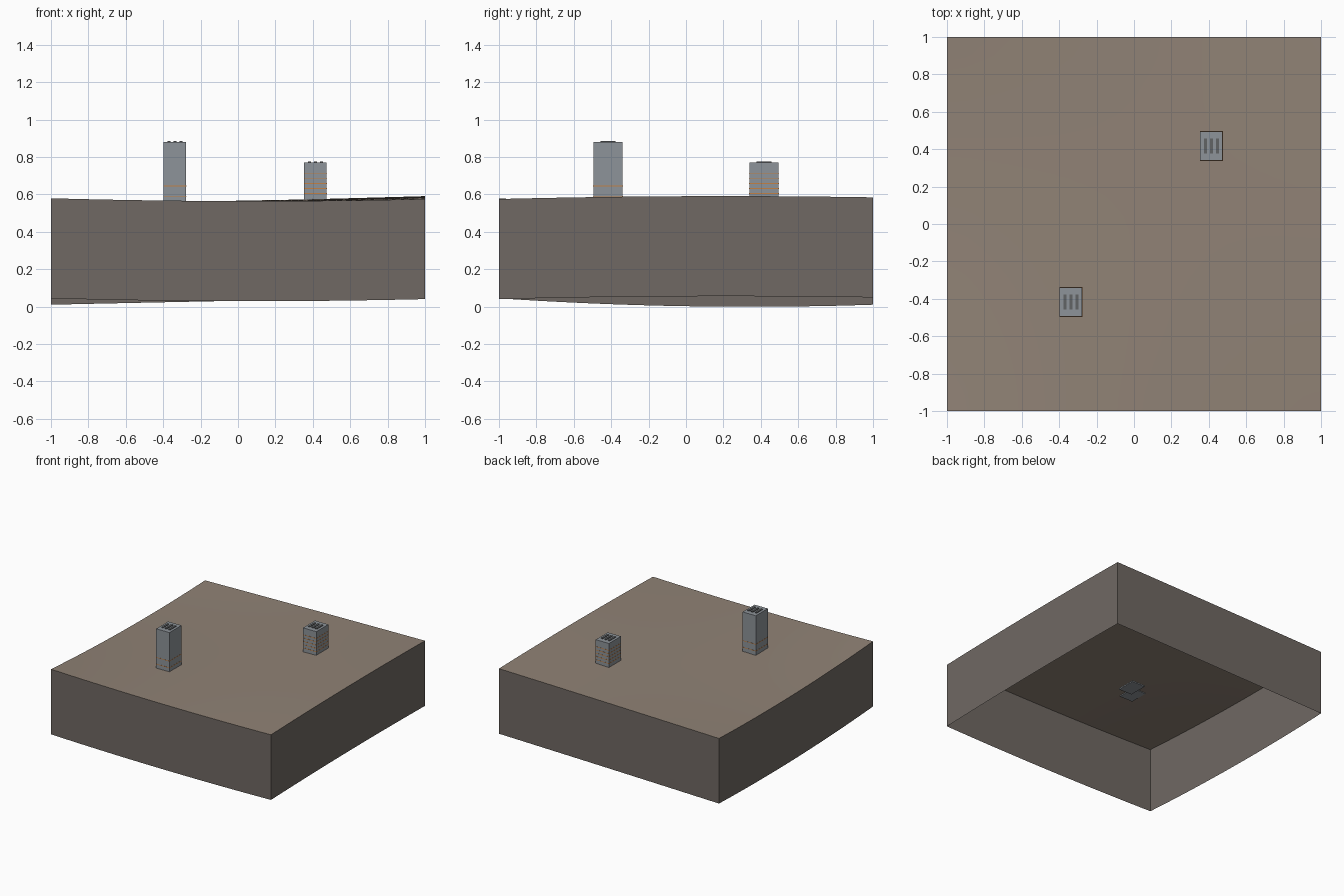
import bpy, bmesh

cube = bpy.data.objects.get("Cube")
if cube:
    bpy.data.objects.remove(cube, do_unlink=True)


def material(name, r, g, b):
    m = bpy.data.materials.new(name)
    m.use_nodes = True
    m.diffuse_color = (r, g, b, 1)
    m.node_tree.nodes["Principled BSDF"].inputs["Base Color"].default_value = (r, g, b, 1)
    return m


EARTH = material("earth_brown", 0.28, 0.225, 0.18)
CLIFF = material("cliff_grey", 0.16, 0.14, 0.125)
CONCRETE = material("concrete_grey", 0.27, 0.295, 0.32)
VENT = material("vent_dark_grey", 0.12, 0.125, 0.13)
ORANGE = material("band_orange", 0.55, 0.22, 0.06)


def make_object(name, bm, *mats):
    mesh = bpy.data.meshes.new(name)
    bm.to_mesh(mesh)
    bm.free()
    for m in mats:
        mesh.materials.append(m)
    ob = bpy.data.objects.new(name, mesh)
    bpy.context.collection.objects.link(ob)
    return ob


def box(name, centre, size, mat):
    bm = bmesh.new()
    bmesh.ops.create_cube(bm, size=1)
    bmesh.ops.scale(bm, vec=size, verts=bm.verts)
    bmesh.ops.translate(bm, vec=centre, verts=bm.verts)
    return make_object(name, bm, mat)


# Gently rolling ground: quadratic blend through a 3 x 3 set of heights
HEIGHTS = ((0.579, 0.564, 0.575), (0.537, 0.562, 0.59), (0.545, 0.566, 0.584))
DEPTH = 0.535


def blend(t, a, b, c):
    return a * t * (t - 1) / 2 + b * (1 - t * t) + c * t * (t + 1) / 2


def ground(x, y):
    return blend(y, *(blend(x, *row) for row in HEIGHTS))


# Ground sheet with cliff walls dropped from its border, open underneath
bm = bmesh.new()
bmesh.ops.create_grid(bm, x_segments=20, y_segments=20, size=1)
for v in bm.verts:
    v.co.z = ground(v.co.x, v.co.y)
border = [e for e in bm.edges if e.is_boundary]
walls = bmesh.ops.extrude_edge_only(bm, edges=border)["geom"]
for item in walls:
    if isinstance(item, bmesh.types.BMVert):
        item.co.z -= DEPTH
bmesh.ops.recalc_face_normals(bm, faces=bm.faces)
bm.normal_update()
if sum(f.normal.z for f in bm.faces) < 0:
    bmesh.ops.reverse_faces(bm, faces=bm.faces)
for f in bm.faces:
    f.material_index = 1 if abs(f.normal.z) < 0.5 else 0
terrain = make_object("terrain_block", bm, EARTH, CLIFF)
bpy.ops.object.select_all(action="DESELECT")
terrain.select_set(True)
bpy.context.view_layer.objects.active = terrain
bpy.ops.object.shade_smooth_by_angle(angle=0.6)

# Towers with roof vents and thin orange bands
WIDTH, LENGTH = 0.12, 0.156


def tower(name, x, y, bottom, top, bands):
    box(name, (x, y, (bottom + top) / 2), (WIDTH, LENGTH, top - bottom), CONCRETE)
    for i in (-1, 0, 1):
        box(f"{name}_vent_{i + 2}", (x + i * 0.032, y, top + 0.002),
            (0.016, 0.08, 0.008), VENT)
    for i, z in enumerate(bands):
        box(f"{name}_band_{i + 1}", (x, y, z),
            (WIDTH + 0.002, LENGTH + 0.002, 0.005), ORANGE)


tower("tall_tower", -0.337, -0.417, 0.55, 0.88, (0.59, 0.645))
tower("short_tower", 0.414, 0.417, 0.57, 0.77, [0.605 + 0.027 * i for i in range(5)])

# Small buried slab inside the hollow block
box("buried_slab", (0.02, 0, 0.3), (WIDTH, LENGTH, 0.01), CONCRETE)
